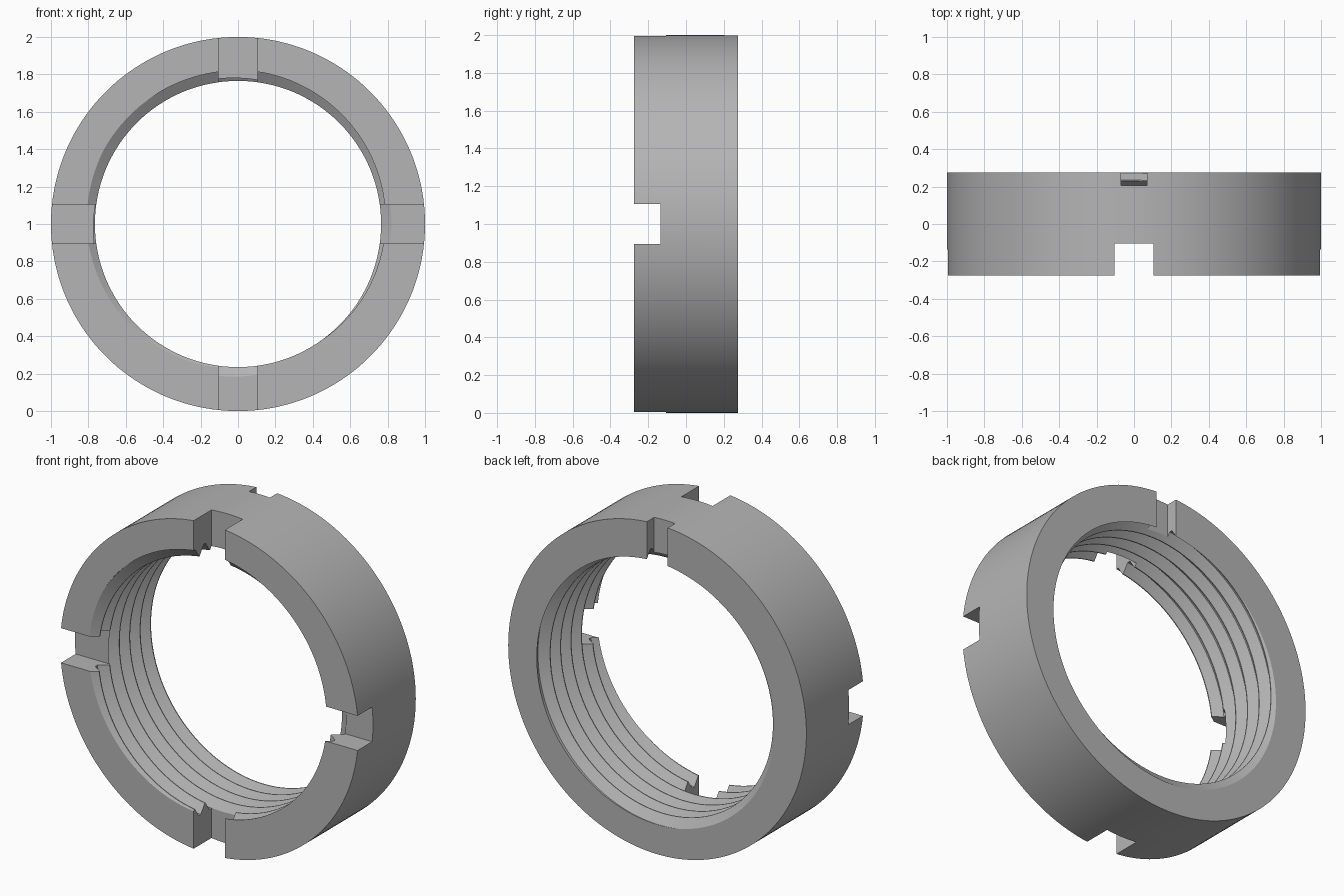
import bpy, bmesh, math

OUTER, CREST, ROOT = 1.0, 0.765, 0.82   # radii
H, PITCH, SIDES = 0.275, 0.1, 180       # half width, thread pitch, segments
# One turn of the thread section: phase in degrees, radius
SECTION = [(-55, CREST), (80, ROOT), (150, ROOT), (285, CREST)]
THREAD = [(turn * 360 + a, r) for turn in range(-1, 8) for a, r in SECTION]

cube = bpy.data.objects.get("Cube")
if cube:
    bpy.data.objects.remove(cube)

steel = bpy.data.materials.new("grey steel")
steel.use_nodes = True
grey = (0.46, 0.46, 0.46, 1)
steel.diffuse_color = grey
steel.node_tree.nodes["Principled BSDF"].inputs["Base Color"].default_value = grey


def thread_radius(phase):
    """Bore radius at a phase in degrees."""
    for (a, ra), (b, rb) in zip(THREAD, THREAD[1:]):
        if a <= phase <= b:
            return ra + (rb - ra) * (phase - a) / (b - a)
    return CREST


# Ring with a helical thread in its bore, trimmed flat at both ends
bm = bmesh.new()
known = {}


def vert(radius, deg, y):
    t = math.radians(deg)
    co = (radius * math.cos(t), y, 1 + radius * math.sin(t))
    key = tuple(round(c, 5) for c in co)
    if key not in known:
        known[key] = bm.verts.new(co)
    return known[key]


def face(*verts):
    unique = list(dict.fromkeys(verts))
    if len(unique) > 2:
        bm.faces.new(unique)


bore, front_rim, back_rim = [], [], []
for k in range(SIDES):
    deg = 360 * k / SIDES
    column = []
    for phase, radius in THREAD:
        y = -H + PITCH * (phase - deg) / 360
        if abs(y) > H:
            y = math.copysign(H, y)
            radius = thread_radius(deg + 360 * (y + H) / PITCH)
        column.append(vert(radius, deg, y))
    bore.append(column)
    front_rim.append(vert(OUTER, deg, -H))
    back_rim.append(vert(OUTER, deg, H))

for k in range(SIDES):
    n = (k + 1) % SIDES
    here, there = bore[k], bore[n]
    if n == 0:  # the helix meets itself one turn on
        m = len(SECTION)
        there = there[:1] * m + there[:-m]
    for i in range(len(here) - 1):
        face(here[i], here[i + 1], there[i + 1], there[i])
    face(front_rim[k], front_rim[n], back_rim[n], back_rim[k])
    face(front_rim[k], here[0], there[0], front_rim[n])
    face(back_rim[k], back_rim[n], there[-1], here[-1])
bmesh.ops.recalc_face_normals(bm, faces=bm.faces)

mesh = bpy.data.meshes.new("threaded_ring")
bm.to_mesh(mesh)
bm.free()
ring = bpy.data.objects.new("threaded_ring", mesh)
bpy.context.collection.objects.link(ring)
mesh.materials.append(steel)


def cut_slot(name, low, high):
    """Cut a box-shaped slot between two corners."""
    middle = [(a + b) / 2 for a, b in zip(low, high)]
    bpy.ops.mesh.primitive_cube_add(size=1, location=middle)
    cutter = bpy.context.object
    cutter.name = name
    cutter.scale = [b - a for a, b in zip(low, high)]
    cutter.hide_render = True
    bpy.context.view_layer.update()
    mod = ring.modifiers.new(name, 'BOOLEAN')
    mod.operation, mod.solver, mod.object = 'DIFFERENCE', 'EXACT', cutter
    bpy.ops.object.select_all(action='DESELECT')
    ring.select_set(True)
    bpy.context.view_layer.objects.active = ring
    bpy.ops.object.modifier_apply(modifier=name)
    bpy.data.objects.remove(cutter)


# Spanner slots across the front, and a small notch at the back
cut_slot("upright_slot", (-0.105, -0.4, -0.2), (0.105, -0.105, 2.2))
cut_slot("level_slot", (-1.2, -0.4, 0.895), (1.2, -0.135, 1.105))
cut_slot("back_notch", (-0.07, 0.205, 1.5), (0.07, 0.4, 2.2))

# One colour throughout, smooth with crisp edges
ring.data.materials.clear()
ring.data.materials.append(steel)
for p in ring.data.polygons:
    p.material_index = 0
bpy.ops.object.shade_smooth_by_angle(angle=math.radians(30))
